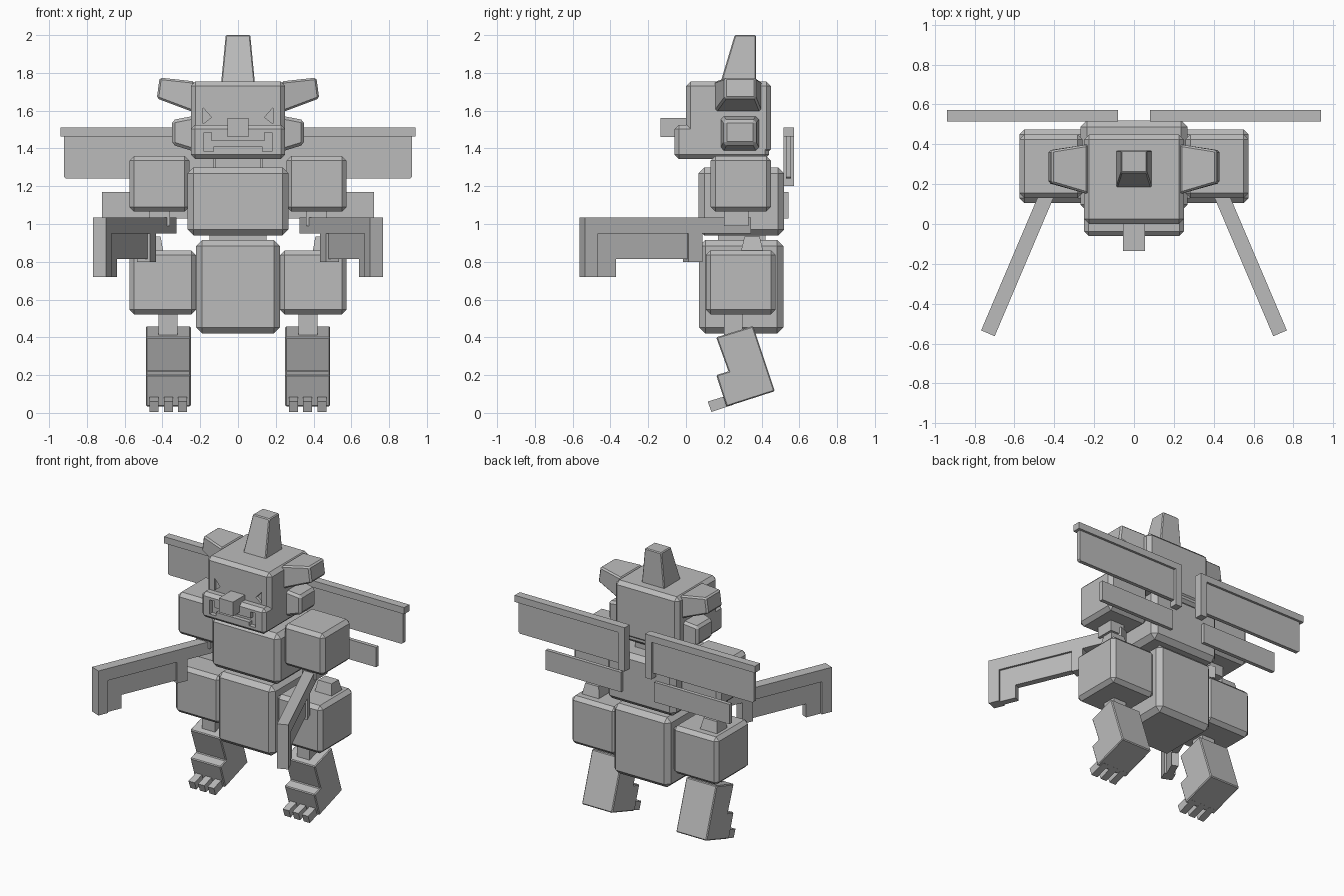
import bpy, bmesh
from mathutils import Vector

cube = bpy.data.objects.get("Cube")
if cube:
    bpy.data.objects.remove(cube, do_unlink=True)

GREY = (0.5, 0.5, 0.5, 1)
mat = bpy.data.materials.new("plain grey")
mat.use_nodes = True
mat.diffuse_color = GREY
mat.node_tree.nodes["Principled BSDF"].inputs["Base Color"].default_value = GREY


def loft(name, ring_a, ring_b, bevel=0):
    """Closed solid between two rings of equal length, with chamfered edges."""
    bm = bmesh.new()
    a = [bm.verts.new(p) for p in ring_a]
    b = [bm.verts.new(p) for p in ring_b]
    n = len(a)
    bm.faces.new(a)
    bm.faces.new(b[::-1])
    for i in range(n):
        j = (i + 1) % n
        bm.faces.new((a[i], b[i], b[j], a[j]))
    bmesh.ops.recalc_face_normals(bm, faces=bm.faces)
    if bevel:
        bmesh.ops.bevel(bm, geom=list(bm.edges), offset=bevel, segments=1,
                        affect='EDGES', clamp_overlap=True)
    mesh = bpy.data.meshes.new(name)
    bm.to_mesh(mesh)
    bm.free()
    mesh.materials.append(mat)
    obj = bpy.data.objects.new(name, mesh)
    bpy.context.collection.objects.link(obj)
    return obj


def rect(a, b):
    return [(a[0], b[0]), (a[1], b[0]), (a[1], b[1]), (a[0], b[1])]


def box(name, x, y, z, bevel=0, s=1):
    ring = rect(x, y)
    return loft(name, [(s * p, q, z[0]) for p, q in ring],
                [(s * p, q, z[1]) for p, q in ring], bevel)


def side_prism(name, profile, x, s=1, bevel=0):
    """Profile in y and z, extruded along x."""
    return loft(name, [(s * x[0], *p) for p in profile],
                [(s * x[1], *p) for p in profile], bevel)


def carve(obj, profile, y):
    """Cut a profile in x and z into the front of an object."""
    cutter = loft("cutter", [(p, y[0], q) for p, q in profile],
                  [(p, y[1], q) for p, q in profile])
    cutter.hide_render = True
    cutter.hide_viewport = True
    mod = obj.modifiers.new("carve", 'BOOLEAN')
    mod.object = cutter
    mod.operation = 'DIFFERENCE'
    mod.solver = 'EXACT'


# Head, jaw and nose
head = box("head", (-.25, .25), (0, .45), (1.37, 1.755), .025)
jaw = box("jaw", (-.25, .25), (-.06, .44), (1.345, 1.525), .022)
box("nose", (-.055, .055), (-.135, .02), (1.46, 1.56))
for s in (1, -1):
    carve(head, [(s * .185, 1.615), (s * .14, 1.565), (s * .185, 1.53)], (-.1, .02))
half = [(.14, 1.44), (.14, 1.485), (.18, 1.485), (.18, 1.385), (.13, 1.385), (.13, 1.41)]
carve(jaw, half + [(-x, z) for x, z in reversed(half)], (-.1, -.03))

# Horn on top of the head
loft("horn", [(x, y, 1.74) for x, y in rect((-.09, .09), (.18, .37))],
     [(x, y, 2.0) for x, y in rect((-.065, .065), (.258, .37))], .006)

# Body
box("neck", (-.12, .12), (.15, .4), (1.25, 1.38))
box("chest", (-.268, .268), (.065, .52), (.94, 1.3), .032)
box("waist", (-.15, .15), (.17, .42), (.88, .97))
box("lower_body", (-.222, .222), (.07, .515), (.42, .915), .032)

for s, side in ((1, "left"), (-1, "right")):
    # Upper and lower ears
    root = [(s * .23, y, z) for y, z in rect((.15, .4), (1.59, 1.755))]
    tip = [(s * (.43 if z < 1.7 else .415), y, z)
           for y, z in rect((.205, .37), (1.665, 1.775))]
    loft(side + "_upper_ear", root, tip, .01)
    loft(side + "_lower_ear", [(s * .22, y, z) for y, z in rect((.18, .39), (1.38, 1.575))],
         [(s * .35, y, z) for y, z in rect((.2, .37), (1.42, 1.55))], .016)

    # Shoulder and hip blocks
    box(side + "_shoulder", (.258, .575), (.13, .45), (1.065, 1.36), .025, s)
    box(side + "_hip", (.222, .575), (.105, .475), (.522, .86), .025, s)
    box(side + "_shoulder_link", (.36, .47), (.2, .33), (.99, 1.09), 0, s)
    loft(side + "_hip_peg", [(s * x, y, .85) for x, y in rect((.395, .53), (.29, .41))],
         [(s * x, y, .935) for x, y in rect((.41, .515), (.31, .39))])

    # Arm: a vertical framed plate pointing forward and outward
    start, along = Vector((s * .36, .33, 0)), Vector((s * .391, -.92, 0))
    across = Vector((s * .92, .391, 0))

    def arm_part(name, profile, width):
        rings = [[start + along * u + across * w + Vector((0, 0, z)) for u, z in profile]
                 for w in (-width / 2, width / 2)]
        loft(name, *rings)

    arm_part(side + "_arm_frame",
             [(0, 1.035), (.955, 1.035), (.955, .72), (.88, .72), (.88, .95),
              (.36, .95), (.36, .8), (.28, .8), (.28, .95), (0, .95)], .074)
    arm_part(side + "_arm_panel",
             [(.3, .97), (.9, .97), (.9, .72), (.77, .72), (.77, .815), (.3, .815)], .045)

    # Leg tilted back, with a stepped shin and three toes
    box(side + "_leg_link", (.32, .42), (.2, .3), (.38, .54), 0, s)
    side_prism(side + "_leg", [(.16, .4), (.355, .46), (.47, .115), (.215, .033),
                               (.16, .2), (.225, .22)], (.25, .488), s, .006)
    for x in (.27, .345, .42):
        side_prism(side + "_toe", [(.115, .06), (.135, .005), (.25, .043), (.23, .095)],
                   (x, x + .048), s)

    # Upper back wing with a raised frame, and a plain lower wing
    wing = [(.08, 1.2), (.08, 1.51), (.94, 1.51), (.94, 1.463), (.13, 1.463), (.13, 1.2)]
    panel = [(.1, 1.48), (.92, 1.48), (.92, 1.25), (.91, 1.24), (.1, 1.24)]
    for name, profile, y in (("_wing_frame", wing, (.515, .572)),
                             ("_wing_panel", panel, (.53, .556)),
                             ("_lower_wing", rect((.13, .72), (1.03, 1.17)), (.515, .542))):
        loft(side + name, [(s * x, y[0], z) for x, z in profile],
             [(s * x, y[1], z) for x, z in profile])
